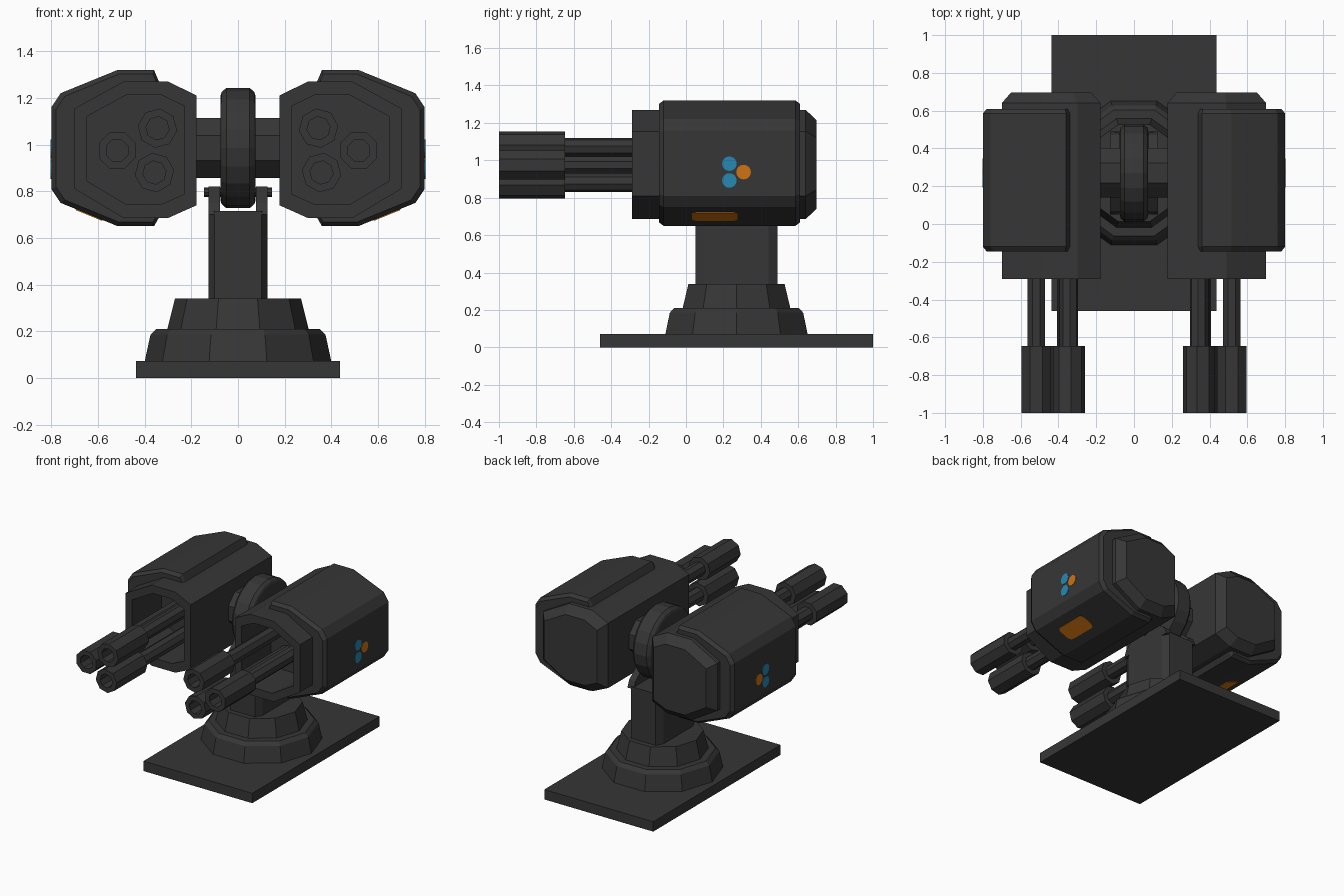
import bpy, bmesh, math
from mathutils import Vector

if "Cube" in bpy.data.objects:
    bpy.data.objects.remove(bpy.data.objects["Cube"])


def material(name, rgb):
    m = bpy.data.materials.new(name)
    m.diffuse_color = (*rgb, 1)
    m.use_nodes = True
    m.node_tree.nodes["Principled BSDF"].inputs["Base Color"].default_value = m.diffuse_color
    return m


GREY = material("dark_grey", (0.037, 0.037, 0.037))
BLUE = material("blue", (0.018, 0.25, 0.45))
ORANGE = material("orange", (0.62, 0.17, 0.006))
CY = 0.27          # turret axis in y
CZ = 0.985         # pod height


def loft(name, rings, mat=GREY):
    """Skin a list of equal-length point rings and cap both ends."""
    bm = bmesh.new()
    vs = [[bm.verts.new(p) for p in ring] for ring in rings]
    n = len(rings[0])
    for a, b in zip(vs, vs[1:]):
        for i in range(n):
            j = (i + 1) % n
            bm.faces.new((a[i], a[j], b[j], b[i]))
    bm.faces.new(vs[0])
    bm.faces.new(vs[-1])
    bmesh.ops.recalc_face_normals(bm, faces=bm.faces)
    me = bpy.data.meshes.new(name)
    bm.to_mesh(me)
    bm.free()
    me.materials.append(mat)
    ob = bpy.data.objects.new(name, me)
    bpy.context.collection.objects.link(ob)
    return ob


def circle(r, n, rot=0):
    return [(r * math.cos(rot + 2 * math.pi * i / n),
             r * math.sin(rot + 2 * math.pi * i / n)) for i in range(n)]


def lathe_z(name, profile, n):
    return loft(name, [[(x, CY + y, z) for x, y in circle(r, n)] for r, z in profile])


def lathe_x(name, profile, n, y0, z0, rot=0, mat=GREY):
    return loft(name, [[(px, y0 + y, z0 + z) for y, z in circle(r, n, rot)]
                       for r, px in profile], mat)


def box(name, x0, x1, y0, y1, z0, z1):
    return loft(name, [[(x0, y0, z), (x1, y0, z), (x1, y1, z), (x0, y1, z)]
                       for z in (z0, z1)])


# Base plate and stepped ten-sided pedestal
box("base_plate", -0.437, 0.437, -0.46, 1.0, 0, 0.072)
lathe_z("pedestal_lower", [(0.40, 0.07), (0.375, 0.185), (0.35, 0.21)], 10)
lathe_z("pedestal_upper", [(0.305, 0.20), (0.27, 0.34)], 10)

# Column with chamfered corners
outline = [(-0.127, -0.17), (-0.10, -0.22), (0.10, -0.22), (0.127, -0.17),
           (0.127, 0.17), (0.10, 0.22), (-0.10, 0.22), (-0.127, 0.17)]
loft("column", [[(x, CY + y, z) for x, y in outline] for z in (0.33, 0.715)])

# Wheel and axle
lathe_x("wheel", [(0.225, -0.075), (0.24, -0.07), (0.258, -0.05), (0.258, 0.05),
                  (0.24, 0.07), (0.225, 0.075)], 20, CY, CZ)
lathe_x("axle", [(0.139, -0.2), (0.139, 0.2)], 8, CY, CZ, math.pi / 8)

# Pod cross-sections in x, z
BODY = [(0.177, 1.21), (0.30, 1.27), (0.49, 1.27), (0.70, 1.155),
        (0.70, 0.81), (0.49, 0.685), (0.30, 0.685), (0.177, 0.74)]
SHELL_OUT = [(0.337, 1.265), (0.36, 1.32), (0.515, 1.32), (0.76, 1.22), (0.80, 1.16),
             (0.80, 0.81), (0.76, 0.75), (0.515, 0.65), (0.36, 0.65), (0.337, 0.69)]
SHELL_IN = [(0.49, 0.69), (0.69, 0.81), (0.69, 1.155), (0.49, 1.265)]
BARRELS = [(0.518, 0.975), (0.345, 1.07), (0.358, 0.88)]


def scaled(pts, k, cx):
    return [(cx + (x - cx) * k, CZ - 0.005 + (z - CZ + 0.005) * k) for x, z in pts]


for side, s in (("left", -1), ("right", 1)):
    # Fork arm and pivot pin beside the wheel
    arm = [(-0.22, 0.70), (0.22, 0.70), (0.20, 0.75), (0.11, 0.82), (-0.11, 0.82), (-0.20, 0.75)]
    loft(side + "_fork_arm", [[(s * x, CY + y, z) for y, z in arm] for x in (0.077, 0.127)])
    lathe_x(side + "_pivot_pin", [(0.02, s * 0.07), (0.02, s * 0.145)], 8, CY, 0.795)

    # Hollow-fronted pod body with bevelled back
    def ring(pts, y):
        return [(s * x, y, z) for x, z in pts]
    inner = scaled(BODY, 0.80, 0.438)
    loft(side + "_pod_body", [ring(scaled(BODY, 0.81, 0.438), 0.697), ring(BODY, 0.64),
                              ring(BODY, -0.29), ring(inner, -0.29), ring(inner, 0.05)])

    # Outer armour shell wrapped around the body
    small = scaled(SHELL_OUT, 0.945, 0.44)
    loft(side + "_armour_shell", [ring(small + SHELL_IN, -0.145),
                                  ring(SHELL_OUT + SHELL_IN, -0.12),
                                  ring(SHELL_OUT + SHELL_IN, 0.585),
                                  ring(small + SHELL_IN, 0.61)])

    # Three barrels with hollow muzzles
    for i, (bx, bz) in enumerate(BARRELS):
        rot = math.pi / 8 + i * 2 * math.pi / 3

        def tube(r, y):
            return [(s * (bx + x), y, bz + z) for x, z in circle(r, 8, rot)]
        loft(f"{side}_barrel_{i + 1}", [tube(0.05, 0.06), tube(0.05, -0.66)])
        loft(f"{side}_muzzle_{i + 1}", [tube(0.085, -0.647), tube(0.085, -1.0),
                                        tube(0.05, -1.0), tube(0.05, -0.85)])

    # Painted dots on the outer face
    for i, (y, z, m) in enumerate([(0.232, 0.982, BLUE), (0.232, 0.892, BLUE),
                                   (0.308, 0.937, ORANGE)]):
        lathe_x(f"{side}_dot_{i + 1}", [(0.039, s * 0.797), (0.039, s * 0.803)],
                16, y, z, 0, m)

    # Rounded orange panel on the lower slanted face
    along = Vector((0.245, 0, 0.10)).normalized()
    normal = Vector((along.z, 0, -along.x))
    centre = Vector((0.6375, 0.155, 0.70))
    panel = []
    for u, v in circle(0.035, 16, math.pi / 16):
        u += math.copysign(0.09, u)
        v += math.copysign(0.027, v)
        panel.append(centre + Vector((0, u, 0)) + along * v)
    rings = []
    for d in (-0.003, 0.004):
        rings.append([(s * p.x, p.y, p.z) for p in (q + normal * d for q in panel)])
    loft(side + "_lower_panel", rings, ORANGE)
